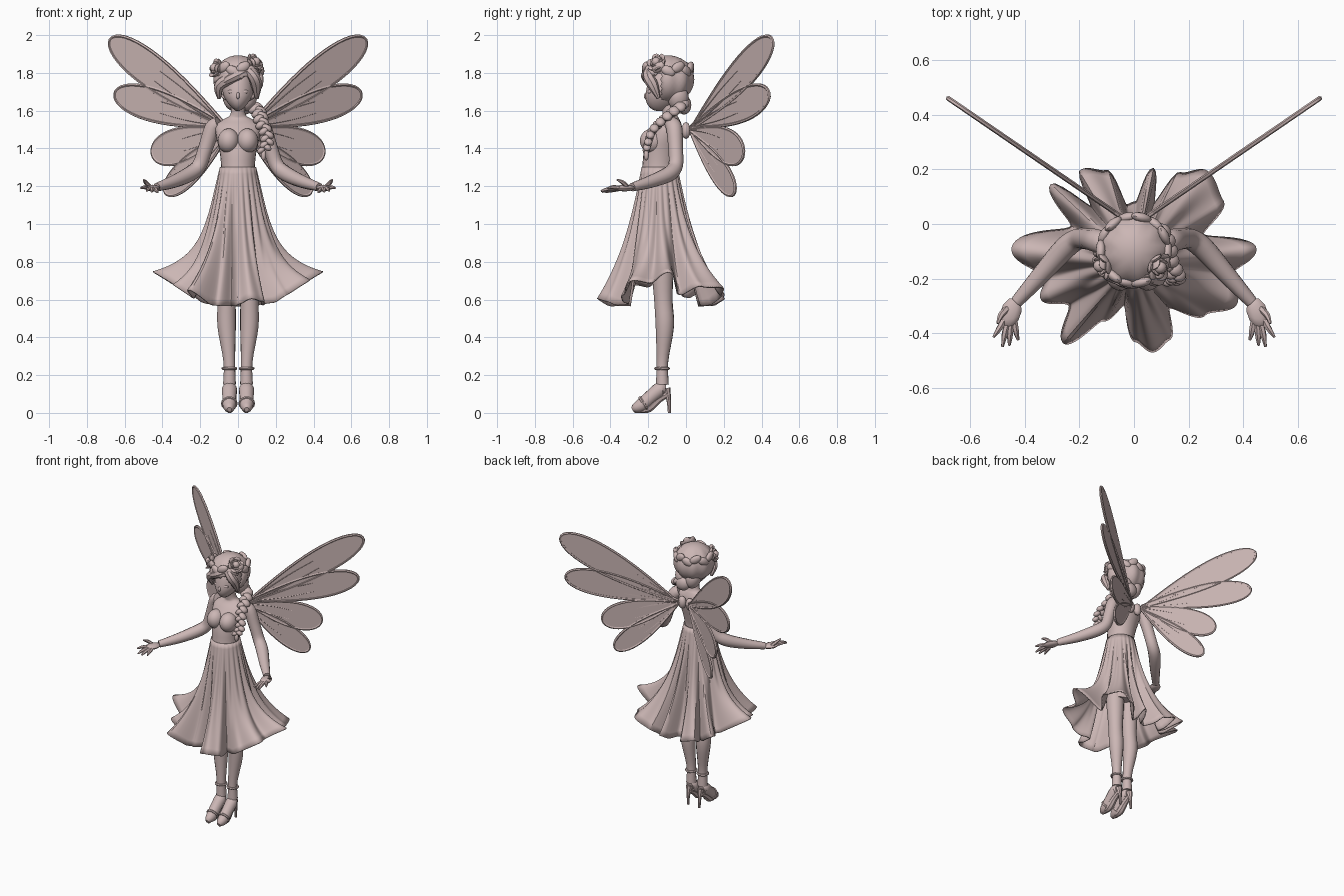
import bpy, bmesh, math
from mathutils import Vector, Matrix, Euler

cube = bpy.data.objects.get("Cube")
if cube:
    bpy.data.objects.remove(cube, do_unlink=True)

mat = bpy.data.materials.new("dusty_pink")
mat.use_nodes = True
PINK = (0.6, 0.47, 0.46, 1)
mat.diffuse_color = PINK
mat.node_tree.nodes["Principled BSDF"].inputs["Base Color"].default_value = PINK
rounded = []


def finish(name, bm, mirror=False, thick=0, flat=False):
    bmesh.ops.recalc_face_normals(bm, faces=bm.faces)
    me = bpy.data.meshes.new(name)
    bm.to_mesh(me)
    bm.free()
    me.materials.append(mat)
    ob = bpy.data.objects.new(name, me)
    bpy.context.collection.objects.link(ob)
    if thick:
        mod = ob.modifiers.new("thickness", 'SOLIDIFY')
        mod.thickness, mod.offset = thick, 0
    if mirror:
        ob.modifiers.new("mirror", 'MIRROR').use_clip = False
    if not flat:
        rounded.append(ob)


def skin(bm, rings, caps=True, loop=False):
    """Join rings of points into a surface."""
    vs = [[bm.verts.new(p) for p in r] for r in rings]
    n = len(vs[0])
    pairs = list(zip(vs, vs[1:])) + ([(vs[-1], vs[0])] if loop else [])
    for a, b in pairs:
        for i in range(n):
            bm.faces.new((a[i], a[(i + 1) % n], b[(i + 1) % n], b[i]))
    if caps and not loop:
        bm.faces.new(vs[0])
        bm.faces.new(vs[-1])


def smooth_path(pts, steps=4):
    """Catmull-Rom through tuples of any size."""
    p = [Vector(q) for q in pts]
    p = [p[0] * 2 - p[1]] + p + [p[-1] * 2 - p[-2]]
    out = []
    for a, b, c, d in zip(p, p[1:], p[2:], p[3:]):
        for k in range(steps):
            t = k / steps
            out.append(b + (c - a) * (t / 2) + (a * 2 - b * 5 + c * 4 - d) * (t * t / 2)
                       + (b * 3 - a - c * 3 + d) * (t ** 3 / 2))
    return out + [p[-2]]


def add_tube(bm, pts, sides=10, loop=False, smooth=True):
    """Round tube; each point is x, y, z, radius."""
    path = smooth_path(pts) if smooth else [Vector(q) for q in pts]
    c = [q.xyz for q in path]
    n, rings, ref = len(c), [], None
    for i in range(n):
        if loop:
            tan = (c[(i + 1) % n] - c[i - 1]).normalized()
        else:
            tan = (c[min(i + 1, n - 1)] - c[max(i - 1, 0)]).normalized()
        if ref is None:
            ref = tan.orthogonal()
        ref = (ref - tan * ref.dot(tan)).normalized()
        side = tan.cross(ref)
        rings.append([c[i] + (ref * math.cos(k * math.tau / sides)
                      + side * math.sin(k * math.tau / sides)) * path[i].w for k in range(sides)])
    skin(bm, rings, loop=loop)


def tube(name, pts, sides=10, mirror=False):
    bm = bmesh.new()
    add_tube(bm, pts, sides)
    finish(name, bm, mirror)


def oval_loft(name, sections):
    """Upright body of ovals: height, depth centre, half width, half depth."""
    bm = bmesh.new()
    skin(bm, [[(rx * math.cos(a * math.tau / 24), y + ry * math.sin(a * math.tau / 24), z)
               for a in range(24)] for z, y, rx, ry in smooth_path(sections)])
    finish(name, bm)


def add_ball(bm, c, r, rot=(0, 0, 0), sub=2):
    m = Matrix.Translation(c) @ Euler(rot).to_matrix().to_4x4() @ Matrix.Diagonal((*r, 1))
    return bmesh.ops.create_icosphere(bm, subdivisions=sub, radius=1, matrix=m)["verts"]


def ball(name, c, r, rot=(0, 0, 0), sub=3, mirror=False):
    bm = bmesh.new()
    add_ball(bm, c, r, rot, sub)
    finish(name, bm, mirror)


# Torso and skirt lining
oval_loft("torso", [(1.22, -.145, .1, .1), (1.3, -.142, .09, .09), (1.38, -.13, .097, .094),
                    (1.46, -.11, .115, .092), (1.52, -.09, .118, .068), (1.555, -.08, .075, .045),
                    (1.58, -.085, .04, .038), (1.66, -.1, .036, .036)])
oval_loft("skirt_lining", [(1.2, -.14, .09, .085), (1, -.135, .112, .09), (.81, -.13, .112, .09)])
ball("bust", (.05, -.178, 1.44), (.057, .066, .066), (.25, 0, 0), mirror=True)

# Skirt: angle and reach of each fold, out and in
folds = [(5, .45), (20, .27), (33, .39), (50, .42), (62, .36), (70, .22), (78, .34), (88, .21),
         (98, .2), (107, .34), (121, .38), (129, .25), (138, .41), (152, .26), (175, .45),
         (192, .33), (203, .37), (215, .29), (230, .4), (243, .25), (258, .17), (271, .3),
         (282, .345), (294, .32), (306, .22), (322, .33), (337, .41), (351, .36), (365, .45)]


def reach(deg):
    deg = (deg - 5) % 360 + 5
    for (a, p), (b, q) in zip(folds, folds[1:]):
        if deg <= b:
            return p + (q - p) * (1 - math.cos(math.pi * (deg - a) / (b - a))) / 2


def skirt_point(deg, t):
    a = math.radians(deg)
    side = math.cos(a) ** 2
    far = reach(deg)
    hem = .565 + .08 * side ** 2 + .6 * max(0, far - .28)
    r = .092 + .215 * (.58 * t + .42 * t ** 3) + (far - .307) * t ** (1.7 + 2.8 * side)
    r += .024 * t * (1 - t) * math.cos(a * 22)
    drop = t + .5 * side ** 2 * t * t * (1 - t)
    return (r * math.cos(a), -.14 + .01 * t + r * math.sin(a), 1.3 + (hem - 1.3) * drop)


bm = bmesh.new()
skin(bm, [[skirt_point(d * 1.5, t / 20) for d in range(240)] for t in range(21)], caps=False)
finish("skirt", bm, thick=.008)

# Legs and heeled sandals
tube("leg", [(.06, -.13, 1.08, .062), (.06, -.125, .8, .06), (.06, -.12, .6, .049),
             (.06, -.112, .46, .049), (.046, -.125, .27, .031), (.045, -.125, .15, .034)], 14, True)
tube("foot", [(.045, -.108, .125, .026), (.045, -.135, .125, .04), (.046, -.185, .085, .038),
              (.046, -.235, .042, .036), (.046, -.268, .026, .026), (.046, -.285, .018, .012)], 12, True)
tube("shoe_heel", [(.045, -.105, .13, .024), (.045, -.092, .07, .012), (.045, -.088, 0, .008)], 8, True)
tube("shoe_sole", [(.045, -.1, .1, .018), (.045, -.15, .07, .022), (.045, -.2, .028, .026),
                   (.045, -.25, .015, .015), (.045, -.275, .01, .01)], 8, True)
for label, c, r, tilt in (("ankle_strap", (.046, -.127, .235), .034, 0),
                          ("toe_strap", (.046, -.225, .05), .036, -1)):
    bm = bmesh.new()
    turn = Euler((tilt, 0, 0)).to_matrix()
    add_tube(bm, [(*(Vector(c) + turn @ Vector((r * math.cos(k * math.tau / 16),
             r * math.sin(k * math.tau / 16), 0))), .008) for k in range(16)], 6, True, False)
    finish(label, bm, True)

# Arms and open hands
tube("arm", [(.1, -.075, 1.53, .04), (.135, -.062, 1.505, .043), (.172, -.055, 1.4, .039),
             (.205, -.055, 1.31, .039), (.255, -.09, 1.265, .041), (.34, -.185, 1.225, .034),
             (.43, -.285, 1.195, .023)], 12, True)
ball("palm", (.452, -.325, 1.19), (.038, .058, .018), (0, 0, .35), 2, True)
bm = bmesh.new()
for base, mid, tip in (((.475, -.35, 1.19), (.495, -.385, 1.195), (.515, -.415, 1.19)),
                       ((.465, -.365, 1.188), (.475, -.41, 1.185), (.482, -.45, 1.175)),
                       ((.452, -.37, 1.186), (.455, -.41, 1.18), (.457, -.445, 1.17)),
                       ((.438, -.36, 1.184), (.432, -.395, 1.178), (.425, -.425, 1.168)),
                       ((.465, -.31, 1.195), (.488, -.335, 1.22), (.5, -.365, 1.235))):
    add_tube(bm, [(*base, .012), (*mid, .011), (*tip, .005)], 6)
finish("fingers", bm, True)

# Head and face
bm = bmesh.new()
for v in add_ball(bm, (0, -.108, 1.715), (.084, .1, .118), sub=3):
    low = max(0, 1.72 - v.co.z) / .12
    v.co.x *= 1 - .38 * low * low
    v.co.y -= .035 * low
finish("head", bm)
ball("nose", (0, -.209, 1.68), (.01, .014, .02), (-.3, 0, 0), 2)
ball("lips", (0, -.196, 1.643), (.02, .01, .008), sub=2)
ball("eyelid", (.036, -.192, 1.7), (.02, .012, .012), (0, 0, .3), 2, True)

# Hair cap with the face left open, gathered into a low knot
bm = bmesh.new()
add_ball(bm, (0, -.095, 1.765), (.126, .13, .122), sub=4)
face = [f for f in bm.faces if f.calc_center_median().y < -.13
        and f.calc_center_median().z < 1.77 + .2 * f.calc_center_median().x]
bmesh.ops.delete(bm, geom=face, context='FACES')
for v in bm.verts:
    ang = math.atan2(v.co.y + .095, v.co.x)
    push = 1 + .035 * math.cos(9 * ang)
    v.co.x *= push
    v.co.y = -.095 + (v.co.y + .095) * push
finish("hair_cap", bm, thick=.012)
bm = bmesh.new()
for s in (-1, 1):
    add_ball(bm, (.01 + .04 * s, -.04, 1.665), (.05, .055, .07), (0, .3 * s, 0), 3)
add_ball(bm, (.03, -.01, 1.63), (.055, .038, .05), (0, .4, 0), 3)
finish("hair_knot", bm)
bm = bmesh.new()
for s in (-1, 1):
    add_tube(bm, [(.03, -.185, 1.835, .02), (.03 + s * .05, -.2, 1.785, .03),
                  (s * .097, -.175, 1.735, .029), (s * .1, -.145, 1.665, .01)], 8)
add_tube(bm, [(.06, -.19, 1.82, .02), (0, -.21, 1.79, .028), (-.06, -.2, 1.76, .024),
              (-.105, -.165, 1.72, .008)], 8)
finish("fringe", bm)

# Braid over the left shoulder
bm = bmesh.new()
strand = smooth_path([(.04, -.01, 1.645), (.09, -.03, 1.62), (.115, -.08, 1.585), (.125, -.135, 1.54),
                      (.148, -.18, 1.49), (.155, -.2, 1.435), (.135, -.21, 1.39)], 3)
for i, p in enumerate(strand):
    s = 1 if i % 2 else -1
    size = .04 - .0009 * i
    add_ball(bm, p + Vector((.013 * s, 0, 0)), (size, size * .85, size * .65), (0, .6 * s, 0))
add_ball(bm, strand[-1] - Vector((0, 0, .025)), (.014, .014, .03))
finish("braid", bm)

# Flower crown
bm = bmesh.new()
for i in range(14):
    a = i * math.tau / 14
    add_ball(bm, (.122 * math.cos(a), -.095 + .122 * math.sin(a), 1.81 + .02 * (i % 2)),
             (.042, .018, .027), (0, .5 * (-1) ** i, a + math.pi / 2))
finish("crown_leaves", bm)
for side, centre in (("right", (-.118, -.15, 1.825)), ("left", (.09, -.155, 1.855))):
    bm = bmesh.new()
    out = (Vector(centre) - Vector((0, -.095, 1.78))).normalized()
    frame = out.to_track_quat('Z', 'Y').to_matrix()
    add_ball(bm, Vector(centre) + out * .008, (.024, .024, .024))
    for count, r, lean in ((4, .021, .35), (6, .036, .8)):
        for k in range(count):
            spin = Euler((0, 0, k * math.tau / count)).to_matrix()
            pos = Vector(centre) + frame @ spin @ Vector((r, 0, -.2 * r))
            rot = (frame @ spin @ Euler((0, lean, 0)).to_matrix()).to_euler()
            add_ball(bm, pos, (.009, .025, .026), rot)
    finish(side + "_rose", bm)


# Wings: each lies in an upright plane swept back from the spine
def wing(name, root, tip, width):
    root, tip = Vector(root), Vector(tip)
    axis = tip - root
    across = Vector((-axis.y, axis.x)).normalized()

    def place(u, v):
        p = root + axis * u + across * v
        return (.045 + .825 * p.x, .025 + .565 * p.x, p.y)

    edge = []
    for k in range(44):
        a = k * math.tau / 44
        u = (1 - math.cos(a)) / 2
        edge.append(place(u, width * 1.15 * math.sin(a) * u ** .65 + .006 * math.sin(a)))
    bm = bmesh.new()
    bm.faces.new([bm.verts.new(p) for p in edge])
    finish(name + "_membrane", bm, True, .01, flat=True)
    bm = bmesh.new()
    add_tube(bm, [(*p, .009) for p in edge], 6, True, False)
    for off in (-.35, .3):
        add_tube(bm, [(*place(u, width * off * math.sin(u * 3)), .008 - .004 * u)
                      for u in (0, .2, .4, .6)], 5)
    finish(name + "_rim", bm, True)


wing("upper_wing", (0, 1.5), (.765, 1.975), .1)
wing("middle_wing", (0, 1.515), (.735, 1.69), .095)
wing("lower_wing", (0, 1.5), (.495, 1.37), .1)
wing("tail_wing", (0, 1.49), (.41, 1.165), .075)
ball("wing_root", (.03, 0, 1.495), (.03, .025, .045), sub=2, mirror=True)

# Smooth shading with crisp edges
bpy.ops.object.select_all(action='DESELECT')
for ob in rounded:
    ob.select_set(True)
bpy.context.view_layer.objects.active = rounded[0]
bpy.ops.object.shade_smooth_by_angle(angle=math.radians(35))
